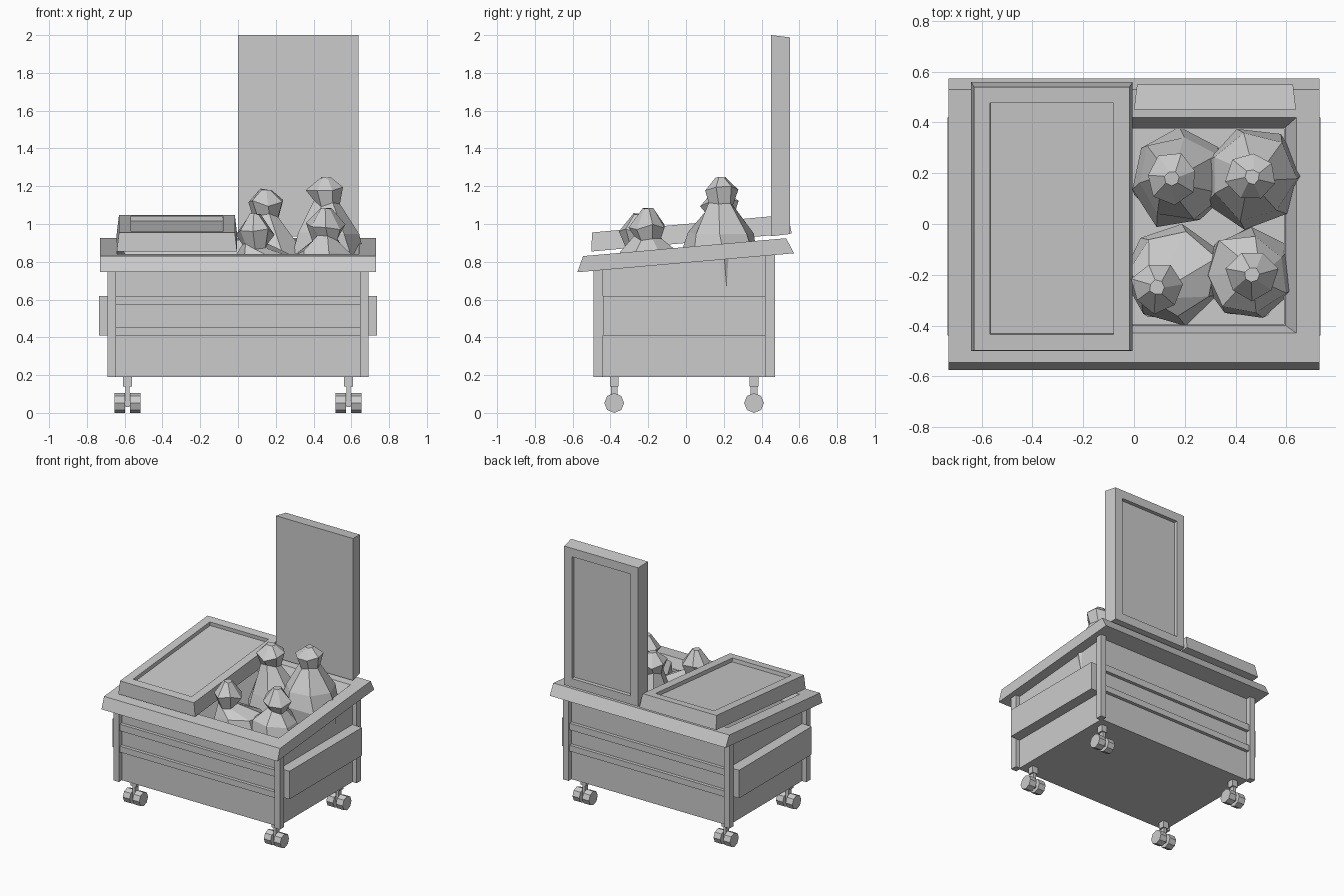
import bpy, bmesh, math, random
from mathutils import Vector

if "Cube" in bpy.data.objects:
    bpy.data.objects.remove(bpy.data.objects["Cube"])
random.seed(4)

grey = bpy.data.materials.new("plain_grey")
grey.use_nodes = True
COLOUR = (0.6, 0.6, 0.6, 1)
grey.diffuse_color = COLOUR
grey.node_tree.nodes["Principled BSDF"].inputs["Base Color"].default_value = COLOUR


def finish(name, bm):
    bmesh.ops.recalc_face_normals(bm, faces=bm.faces)
    mesh = bpy.data.meshes.new(name)
    bm.to_mesh(mesh)
    bm.free()
    mesh.materials.append(grey)
    obj = bpy.data.objects.new(name, mesh)
    bpy.context.collection.objects.link(obj)
    return obj


def loft(name, loops, closed=False):
    """Skin a list of point loops; join last to first, or cap both ends."""
    bm = bmesh.new()
    rows = [[bm.verts.new(p) for p in loop] for loop in loops]
    pairs = list(zip(rows, rows[1:]))
    if closed:
        pairs.append((rows[-1], rows[0]))
    for a, b in pairs:
        n = len(a)
        for i in range(n):
            j = (i + 1) % n
            bm.faces.new((a[i], a[j], b[j], b[i]))
    if not closed:
        bm.faces.new(rows[0])
        bm.faces.new(rows[-1])
    return finish(name, bm)


def rect(x, y0, y1, height):
    return [(px, py, height(py)) for px, py in ((-x, y0), (x, y0), (x, y1), (-x, y1))]


def box(name, x0, x1, y0, y1, z0, z1):
    return loft(name, [[(x0, y0, z), (x1, y0, z), (x1, y1, z), (x0, y1, z)] for z in (z0, z1)])


def rim_low(y):
    return 0.795 + 0.0875 * y


def rim_top(y):
    return 0.878 + 0.088 * y


# Hollow bin body with a sloping top edge
loft("bin_body", [
    rect(0.655, -0.455, 0.435, lambda y: 0.19),
    rect(0.655, -0.455, 0.435, lambda y: rim_low(y) + 0.01),
    rect(0.59, -0.395, 0.375, lambda y: rim_low(y) + 0.01),
    rect(0.59, -0.395, 0.375, lambda y: 0.23)])

# Sloping rim with bevelled opening
loft("rim", [
    rect(0.73, -0.575, 0.572, rim_low),
    rect(0.73, -0.545, 0.53, rim_top),
    rect(0.64, -0.43, 0.42, rim_top),
    rect(0.59, -0.395, 0.375, rim_low)], closed=True)

# Horizontal ribs on front and back
for side, y0, y1 in (("front", -0.48, -0.45), ("back", 0.43, 0.46)):
    for level, z0, z1 in (("upper", 0.57, 0.62), ("lower", 0.41, 0.455)):
        box(f"{side}_{level}_rib", -0.65, 0.65, y0, y1, z0, z1)


def wheel(name, x, y):
    loops = []
    for px in (x - 0.028, x + 0.028):
        loops.append([(px, y + 0.0525 * math.cos(a), 0.0525 + 0.0525 * math.sin(a))
                      for a in (math.tau * i / 8 + math.pi / 2 for i in range(8))])
    loft(name, loops)


# Corner posts, lifting sleeves and twin-wheel casters
for side, s in (("left", 1), ("right", -1)):
    xs = sorted((0.65 * s, 0.735 * s))
    box(f"{side}_lifting_sleeve", *xs, -0.44, 0.42, 0.41, 0.62)
    for end, y0, y1, cy in (("front", -0.49, -0.44, -0.38), ("back", 0.42, 0.47, 0.36)):
        name = f"{end}_{side}"
        xs = sorted((0.645 * s, 0.69 * s))
        box(f"{name}_post", *xs, y0, y1, 0.19, rim_low(y0) + 0.02)
        cx = 0.585 * s
        box(f"{name}_caster_mount", cx - 0.023, cx + 0.023, cy - 0.023, cy + 0.023, 0.14, 0.2)
        box(f"{name}_caster_stem", cx - 0.011, cx + 0.011, cy - 0.018, cy + 0.018, 0.03, 0.15)
        box(f"{name}_axle", cx - 0.05, cx + 0.05, cy - 0.012, cy + 0.012, 0.04, 0.065)
        wheel(f"{name}_outer_wheel", cx + 0.04 * s, cy)
        wheel(f"{name}_inner_wheel", cx - 0.04 * s, cy)


# Lids: tapered slabs with a recessed panel on the outer face
def lid(name, x0, x1, hinge, direction, normal):
    u, n = Vector(direction).normalized(), Vector(normal).normalized()
    bm = bmesh.new()
    rows = []
    for lift, t in ((0, 0), (0.1, 0.012)):
        rows.append([bm.verts.new(Vector((x, 0, 0)) + Vector(hinge) + u * d + n * lift)
                     for x, d in ((x0 + t, t), (x1 - t, t), (x1 - t, 1.065 - t), (x0 + t, 1.065 - t))])
    a, b = rows
    for i in range(4):
        j = (i + 1) % 4
        bm.faces.new((a[i], a[j], b[j], b[i]))
    bm.faces.new(a)
    outer = bm.faces.new(b)
    bmesh.ops.recalc_face_normals(bm, faces=bm.faces)
    bmesh.ops.inset_individual(bm, faces=[outer], thickness=0.09)
    bmesh.ops.inset_individual(bm, faces=[outer], thickness=0.0005, depth=-0.028)
    finish(name, bm)


lid("closed_lid", -0.642, -0.005, (0, 0.56, 0.95), (0, -1, -0.09), (0, -0.09, 1))
lid("open_lid", 0, 0.638, (0, 0.45, 0.935), (0, 0, 1), (0, 1, 0))


# Faceted rubbish bags: knotted head, narrow neck, wide body
def bag(name, x, y, top, wide, neck, shoulder, turn, spread, lean=(0, 0)):
    profile = ((0.03, top), (0.1, wide), (0.07, neck), (spread * 0.87, shoulder),
               (spread, shoulder - 0.1), (spread * 0.9, 0.6), (0.09, 0.5))
    loops = []
    for k, (r, z) in enumerate(profile):
        ring = []
        for i in range(7):
            a = math.tau * i / 7 + turn + k * 0.12
            q = r * random.uniform(0.9, 1.08)
            dz = random.uniform(-0.02, 0.02) if k else random.uniform(-0.012, 0)
            shift = 1 if k > 2 else 0
            ring.append((x + lean[0] * shift + q * math.cos(a),
                         y + lean[1] * shift + q * math.sin(a), z + dz))
        loops.append(ring)
    loft(name, loops)


bag("back_right_bag", 0.15, 0.18, 1.19, 1.11, 1.04, 0.85, 0.2, 0.2, (0.03, 0))
bag("back_left_bag", 0.465, 0.185, 1.255, 1.18, 1.11, 0.94, 0.5, 0.195)
bag("front_right_bag", 0.09, -0.25, 1.06, 0.96, 0.88, 0.81, 0.9, 0.2, (0.06, 0.05))
bag("front_left_bag", 0.465, -0.2, 1.085, 0.99, 0.92, 0.84, 0.1, 0.19, (-0.02, 0))
